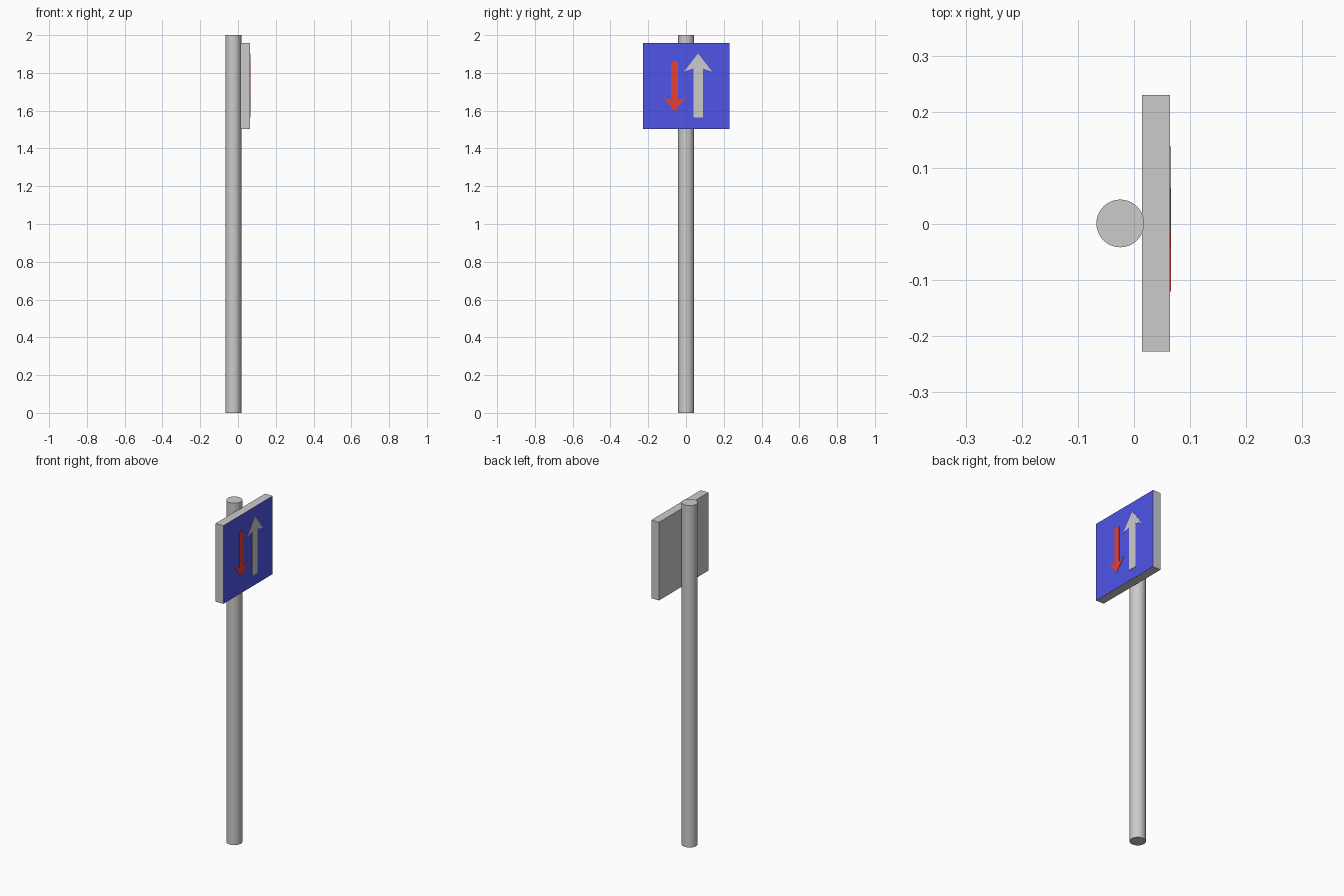
import bpy, bmesh
from mathutils import Vector

if "Cube" in bpy.data.objects:
    bpy.data.objects.remove(bpy.data.objects["Cube"])

FACE_X = 0.064  # front plane of the sign board


def material(name, rgb):
    m = bpy.data.materials.new(name)
    m.diffuse_color = (*rgb, 1)
    m.use_nodes = True
    m.node_tree.nodes["Principled BSDF"].inputs["Base Color"].default_value = m.diffuse_color
    return m


def arrow(name, y, tail, neck, barb, tip, shaft_w, head_w, mat=None):
    """Thin arrow plate on the sign face, symmetric about y."""
    half = [(shaft_w, tail), (shaft_w, neck), (head_w, barb)]
    pts = half + [(0, tip)] + [(-w, z) for w, z in reversed(half)]
    bm = bmesh.new()
    face = bm.faces.new([bm.verts.new((FACE_X - 0.002, y + w, z)) for w, z in pts])
    ext = bmesh.ops.extrude_face_region(bm, geom=[face])
    moved = [g for g in ext["geom"] if isinstance(g, bmesh.types.BMVert)]
    bmesh.ops.translate(bm, verts=moved, vec=Vector((0.0035, 0, 0)))
    bmesh.ops.recalc_face_normals(bm, faces=bm.faces)
    me = bpy.data.meshes.new(name)
    bm.to_mesh(me)
    bm.free()
    if mat:
        me.materials.append(mat)
    ob = bpy.data.objects.new(name, me)
    bpy.context.collection.objects.link(ob)


# Round pole
bpy.ops.mesh.primitive_cylinder_add(vertices=48, radius=0.0425, depth=2,
                                    location=(-0.0245, 0.001, 1))
bpy.context.object.name = "pole"
bpy.ops.object.shade_smooth_by_angle()

# Square board, blue on the front only
bpy.ops.mesh.primitive_cube_add(size=1, location=(FACE_X - 0.025, 0.001, 1.731))
board = bpy.context.object
board.name = "sign_board"
board.scale = (0.05, 0.457, 0.457)
bpy.ops.object.transform_apply(location=False)
board.data.materials.append(material("plain_grey", (0.8, 0.8, 0.8)))
board.data.materials.append(material("sign_blue", (0.08, 0.09, 0.8)))
for p in board.data.polygons:
    p.material_index = 1 if p.normal.x > 0.9 else 0

# Direction arrows
arrow("up_arrow", 0.064, 1.565, 1.823, 1.807, 1.903, 0.025, 0.074)
arrow("down_arrow", -0.061, 1.863, 1.655, 1.672, 1.597, 0.019, 0.059,
      material("arrow_red", (0.8, 0.05, 0.03)))
